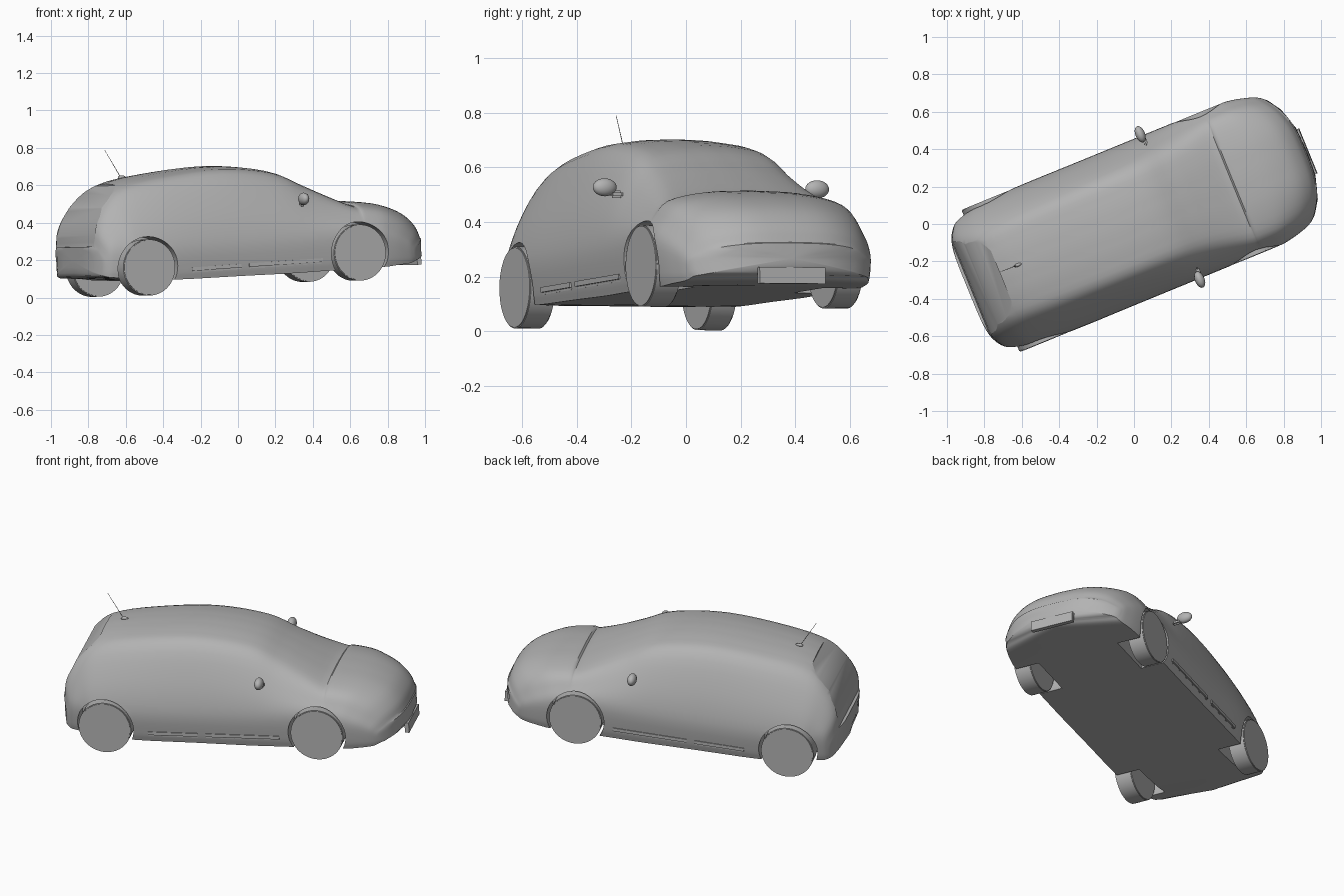
import bpy, bmesh, math
from mathutils import Matrix, Vector

cube = bpy.data.objects.get("Cube")
if cube:
    bpy.data.objects.remove(cube)

# Whole car is turned and pitched slightly; parts are built along +x
POSE = (Matrix.Translation((0, 0.008, 0.051)) @ Matrix.Rotation(math.radians(22.3), 4, 'Z')
        @ Matrix.Rotation(math.radians(-3.75), 4, 'Y') @ Matrix.Rotation(math.radians(-0.5), 4, 'X'))

grey = bpy.data.materials.new("plain_grey")
grey.use_nodes = True
grey.diffuse_color = (0.45, 0.45, 0.45, 1)
grey.node_tree.nodes["Principled BSDF"].inputs["Base Color"].default_value = grey.diffuse_color


def finish(name, bm, angle=35):
    bmesh.ops.recalc_face_normals(bm, faces=bm.faces)
    mesh = bpy.data.meshes.new(name)
    bm.to_mesh(mesh)
    bm.free()
    obj = bpy.data.objects.new(name, mesh)
    bpy.context.collection.objects.link(obj)
    mesh.materials.append(grey)
    obj.matrix_world = POSE
    smooth(obj, angle)
    return obj


def smooth(obj, angle):
    bpy.ops.object.select_all(action='DESELECT')
    obj.select_set(True)
    bpy.context.view_layer.objects.active = obj
    bpy.ops.object.shade_smooth_by_angle(angle=math.radians(angle))


def place(loc, size, rot=Matrix()):
    return Matrix.Translation(loc) @ rot @ Matrix.Diagonal((*size, 1))


def box(name, loc, size, bevel=0):
    bm = bmesh.new()
    bmesh.ops.create_cube(bm, size=1, matrix=place(loc, size))
    if bevel:
        bmesh.ops.bevel(bm, geom=bm.edges[:], offset=bevel, segments=2, affect='EDGES')
    return finish(name, bm)


def cylinder(name, loc, radius, width, bevel=0):
    bm = bmesh.new()
    bmesh.ops.create_cone(bm, cap_ends=True, segments=48, radius1=radius, radius2=radius, depth=width,
                          matrix=place(loc, (1, 1, 1), Matrix.Rotation(math.pi / 2, 4, 'X')))
    if bevel:
        rims = [e for e in bm.edges if abs(e.verts[0].co.y - e.verts[1].co.y) < 1e-5]
        bmesh.ops.bevel(bm, geom=rims, offset=bevel, segments=2, affect='EDGES')
    return finish(name, bm)


def spline(points, steps):
    """Smooth curve through the points."""
    pts = [points[0] * 2 - points[1]] + points + [points[-1] * 2 - points[-2]]
    out = []
    for a, b, c, d in zip(pts, pts[1:], pts[2:], pts[3:]):
        for i in range(steps):
            t = i / steps
            out.append(0.5 * (2 * b + (c - a) * t + (2 * a - 5 * b + 4 * c - d) * t * t
                              + (3 * b - a - 3 * c + d) * t ** 3))
    return out + [points[-1]]


def ramp(a, b, x):
    t = min(1, max(0, (x - a) / (b - a)))
    return t * t * (3 - 2 * t)


# Body stations: x, roof z, roof edge y and z, widest y and z, floor z
STATIONS = [
    (-.938, .29, .28, .27, .34, .2, .12),
    (-.92, .4, .27, .375, .365, .25, .11),
    (-.85, .515, .26, .475, .385, .26, .105),
    (-.73, .605, .255, .555, .4, .26, .09),
    (-.5, .645, .265, .595, .41, .26, .075),
    (-.15, .663, .27, .615, .41, .26, .07),
    (.15, .622, .27, .575, .41, .26, .065),
    (.32, .545, .275, .5, .41, .26, .065),
    (.45, .478, .29, .44, .41, .26, .065),
    (.58, .415, .315, .385, .41, .26, .065),
    (.62, .425, .32, .385, .41, .25, .065),
    (.78, .4, .32, .36, .41, .23, .065),
    (.91, .345, .31, .31, .4, .21, .07),
    (.98, .275, .29, .25, .38, .18, .075),
    (1.005, .21, .27, .195, .36, .15, .09),
]


def half_section(x, top, edge, edge_z, wide, wide_z, floor):
    low = floor + 0.3 * (wide_z - floor)
    pts = [(0, top), (edge * .55, top - (top - edge_z) * .2), (edge, edge_z),
           (edge + .66 * (wide - edge), (edge_z + wide_z) / 2), (wide, wide_z),
           (wide * .985, low), (wide * .955, floor)]
    return spline([Vector((x, y, z)) for y, z in pts], 4) + [Vector((x, 0, floor))]


def closing(section, factor, shift):
    mid = Vector((0, 0, (section[0].z + section[-1].z) / 2))
    return [Vector((p.x + shift, p.y * factor, mid.z + (p.z - mid.z) * factor)) for p in section]


def round_ends(p):
    """Curve the nose and tail in plan."""
    k = abs(p.y) / .36
    p.x += .06 * k ** 5 * ramp(-.7, -.93, p.x) - .12 * k ** 3 * ramp(.6, 1, p.x)
    return p


def make_body():
    rows = [half_section(*s) for s in STATIONS]
    columns = [spline(list(c), 4) for c in zip(*rows)]
    rows = [list(r) for r in zip(*columns)]
    tail = [closing(rows[0], f, -.003) for f in (0, .4, .75, .95)]
    nose = [closing(rows[-1], f, .005) for f in (.95, .75, .4, 0)]
    rows = tail + rows + nose
    bm = bmesh.new()
    rings = []
    for row in rows:
        row = [round_ends(p.copy()) for p in row]
        mirrored = [Vector((p.x, -p.y, p.z)) for p in row[-2:0:-1]]
        rings.append([bm.verts.new(p) for p in row + mirrored])
    count = len(rings[0])
    for a, b in zip(rings, rings[1:]):
        for i in range(count):
            j = (i + 1) % count
            bm.faces.new((a[i], a[j], b[j], b[i]))
    bmesh.ops.remove_doubles(bm, verts=bm.verts, dist=1e-5)
    return finish("body", bm)


def cut(target, cutter):
    mod = target.modifiers.new("cut", 'BOOLEAN')
    mod.object, mod.operation, mod.solver = cutter, 'DIFFERENCE', 'EXACT'
    bpy.ops.object.select_all(action='DESELECT')
    bpy.context.view_layer.objects.active = target
    target.select_set(True)
    bpy.ops.object.modifier_apply(modifier=mod.name)
    bpy.data.objects.remove(cutter)


def hatch_cutter():
    profile = [(-.728, .7), (-.728, .595), (-.79, .545), (-.85, .485), (-.895, .4), (-.915, .34),
               (-.925, .28), (-1.1, .28), (-1.1, .7)]
    bm = bmesh.new()
    sides = [[bm.verts.new((x, s * (.31 - .12 * z), z)) for x, z in profile] for s in (-1, 1)]
    for side in sides:
        bm.faces.new(side)
    for i in range(len(profile)):
        bm.faces.new((sides[0][i - 1], sides[0][i], sides[1][i], sides[1][i - 1]))
    return finish("hatch_cutter", bm)


body = make_body()
cut(body, hatch_cutter())
WHEELS = {"rear": -.67, "front": .55}
SIDES = {"left": 1, "right": -1}

for side, s in SIDES.items():
    for end, x in WHEELS.items():
        cut(body, cylinder("arch_cutter", (x, s * .4, .15), .165, .3))
        cylinder(f"{end}_{side}_wheel", (x, s * .36, .15), .15, .1, .004)

    # Lower door mouldings
    for name, x, length in (("rear", -.28, .3), ("front", .12, .44)):
        box(f"{name}_{side}_moulding", (x, s * .398, .125), (length, .024, .035), .008)

    # Door mirror: egg-shaped shell on a short stalk
    bm = bmesh.new()
    bmesh.ops.create_uvsphere(bm, u_segments=24, v_segments=14, radius=1,
                              matrix=place((.24, s * .42, .458), (.026, .046, .033)))
    finish(f"{side}_mirror", bm, 60)
    box(f"{side}_mirror_stalk", (.248, s * .378, .432), (.02, .05, .028), .008)
smooth(body, 35)

# Front plate
box("front_plate", (1.002, 0, .088), (.024, .26, .06))

# Roof aerial
bm = bmesh.new()
bmesh.ops.create_uvsphere(bm, u_segments=16, v_segments=8, radius=1,
                          matrix=place((-.622, .02, .634), (.022, .009, .01)))
finish("aerial_base", bm, 60)
foot, tip = Vector((-.628, .02, .635)), Vector((-.71, .02, .786))
turn = (tip - foot).to_track_quat('Z', 'Y').to_matrix().to_4x4()
bm = bmesh.new()
bmesh.ops.create_cone(bm, cap_ends=True, segments=8, radius1=.002, radius2=.001,
                      depth=(tip - foot).length, matrix=Matrix.Translation((foot + tip) / 2) @ turn)
finish("aerial", bm)
